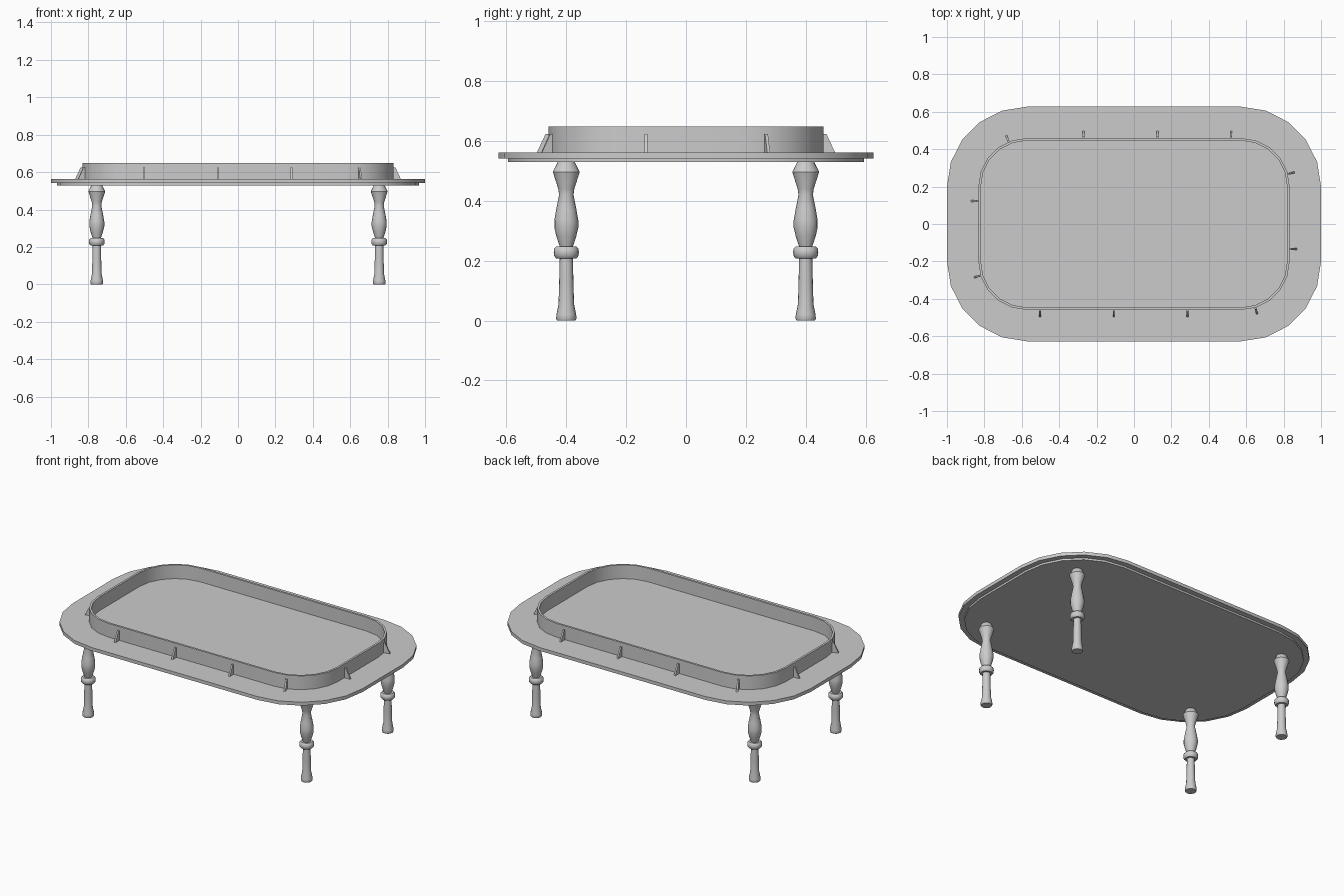
import bpy, bmesh, math
from mathutils import Matrix, Vector

if "Cube" in bpy.data.objects:
    bpy.data.objects.remove(bpy.data.objects["Cube"])

CX, CY = 0.573, 0.2   # shared corner-arc centre of every rounded outline


def finish(name, bm, angle=30):
    bmesh.ops.recalc_face_normals(bm, faces=bm.faces)
    me = bpy.data.meshes.new(name)
    bm.to_mesh(me)
    bm.free()
    ob = bpy.data.objects.new(name, me)
    bpy.context.collection.objects.link(ob)
    bpy.ops.object.select_all(action='DESELECT')
    ob.select_set(True)
    bpy.context.view_layer.objects.active = ob
    bpy.ops.object.shade_smooth_by_angle(angle=math.radians(angle))
    return ob


def outline(r, steps=5):
    pts = []
    for q, (sx, sy) in enumerate([(1, 1), (-1, 1), (-1, -1), (1, -1)]):
        for i in range(steps + 1):
            a = math.radians(90 * q + 90 * i / steps)
            pts.append((sx * CX + r * math.cos(a), sy * CY + r * math.sin(a)))
    return pts


def loop(bm, r, z):
    return [bm.verts.new((x, y, z)) for x, y in outline(r)]


def bridge(bm, a, b):
    n = len(a)
    for i in range(n):
        bm.faces.new((a[i], a[(i + 1) % n], b[(i + 1) % n], b[i]))


def slab(name, r, z0, z1):
    bm = bmesh.new()
    a, b = loop(bm, r, z0), loop(bm, r, z1)
    bridge(bm, a, b)
    bm.faces.new(a)
    bm.faces.new(b)
    return finish(name, bm)


# Table top: wide slab with a slightly smaller slab beneath
slab("table_top", 0.427, 0.541, 0.562)
slab("table_underside", 0.394, 0.529, 0.541)

# Raised rail around the playing area
bm = bmesh.new()
rings = [loop(bm, r, z) for r, z in
         [(0.259, 0.56), (0.259, 0.648), (0.246, 0.648), (0.246, 0.56)]]
for i in range(4):
    bridge(bm, rings[i], rings[(i + 1) % 4])
finish("rail", bm)

# Small wedge brackets outside the rail: (x, y, outward angle)
XE, YE = CX + 0.257, CY + 0.257
spots = [(-0.27, YE, 90), (0.125, YE, 90), (0.52, YE, 90), (XE, -0.133, 0),
         (0.287, -YE, -90), (-0.108, -YE, -90), (-0.503, -YE, -90), (-XE, 0.122, 180)]
for sx, sy, a in [(-1, 1, 112), (1, 1, 15), (1, -1, -73), (-1, -1, 197)]:
    t = math.radians(a)
    spots.append((sx * CX + 0.254 * math.cos(t), sy * CY + 0.254 * math.sin(t), a))
for k, (x, y, a) in enumerate(spots):
    bm = bmesh.new()
    prof = [(0, 0.56), (0.042, 0.56), (0.012, 0.624), (0, 0.624)]
    sides = [[bm.verts.new((u, w, z)) for u, z in prof] for w in (-0.005, 0.005)]
    bridge(bm, *sides)
    bm.faces.new(sides[0])
    bm.faces.new(sides[1])
    bm.transform(Matrix.Translation((x, y, 0)) @ Matrix.Rotation(math.radians(a), 4, 'Z'))
    finish(f"bracket_{k + 1}", bm)

# Turned legs: (radius, height) lathe profile
PROFILE = [(0.031, 0), (0.034, 0.006), (0.033, 0.02), (0.026, 0.055), (0.024, 0.12),
           (0.022, 0.208), (0.034, 0.208), (0.041, 0.216), (0.042, 0.228),
           (0.041, 0.239), (0.034, 0.247), (0.022, 0.247), (0.033, 0.28),
           (0.040, 0.31), (0.040, 0.335), (0.034, 0.37), (0.024, 0.42),
           (0.027, 0.44), (0.045, 0.497), (0.028, 0.53)]
SEG = 16
for name, sx, sy in [("front_left_leg", -1, -1), ("front_right_leg", 1, -1),
                     ("back_left_leg", -1, 1), ("back_right_leg", 1, 1)]:
    bm = bmesh.new()
    rings = [[bm.verts.new((sx * 0.755 + r * math.cos(math.tau * i / SEG),
                            sy * 0.40 + r * math.sin(math.tau * i / SEG), z))
              for i in range(SEG)] for r, z in PROFILE]
    for a, b in zip(rings, rings[1:]):
        bridge(bm, a, b)
    bm.faces.new(rings[0])
    bm.faces.new(rings[-1])
    finish(name, bm, 40)
